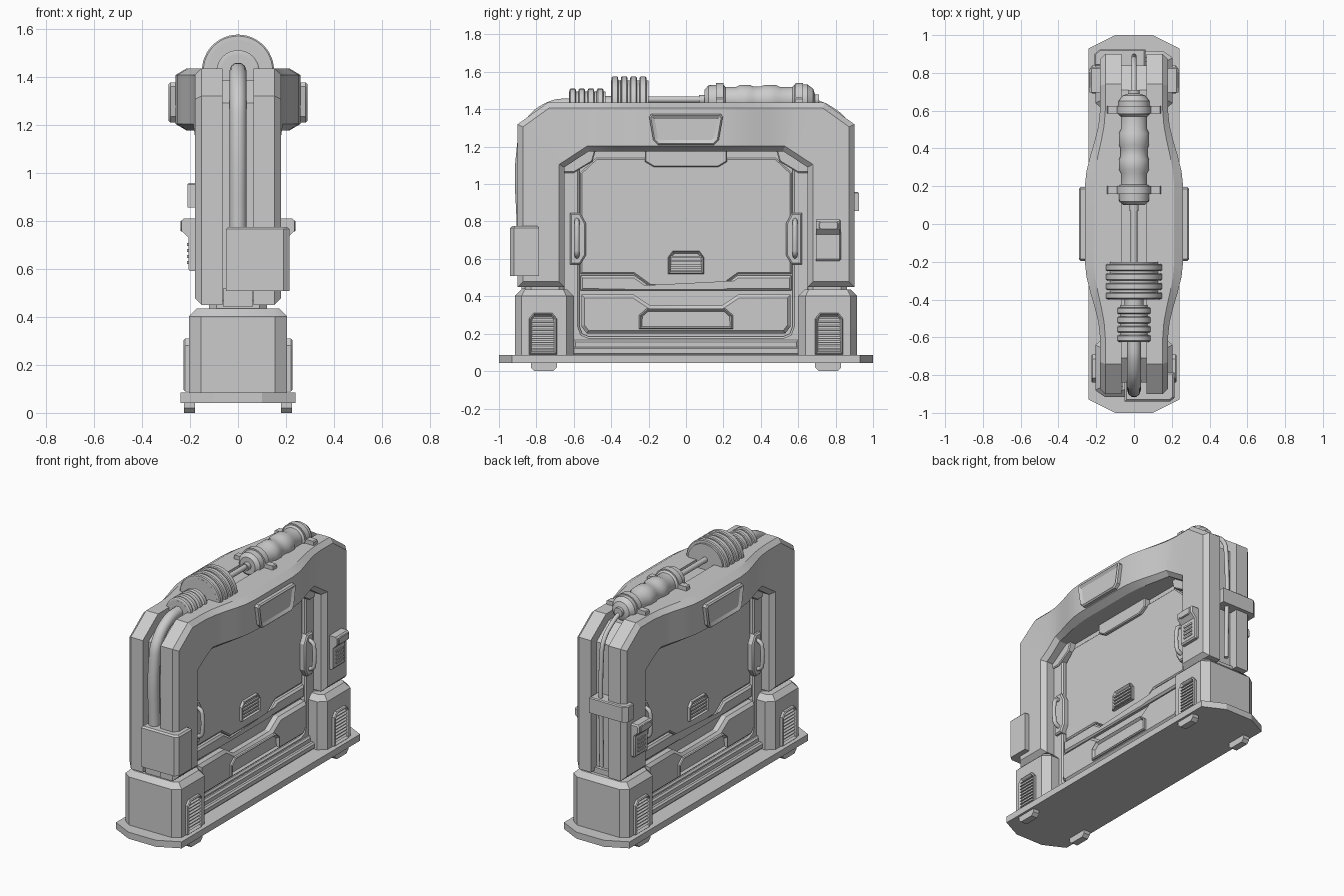
import bpy, bmesh, math
from mathutils import Vector

if "Cube" in bpy.data.objects:
    bpy.data.objects.remove(bpy.data.objects["Cube"])


def finish(name, bm, mirror="", angle=25):
    me = bpy.data.meshes.new(name)
    bm.to_mesh(me)
    bm.free()
    me.shade_smooth()
    me.set_sharp_from_angle(angle=math.radians(angle))
    ob = bpy.data.objects.new(name, me)
    bpy.context.collection.objects.link(ob)
    if mirror:
        m = ob.modifiers.new("mirror", "MIRROR")
        m.use_axis = ["x" in mirror, "y" in mirror, False]
    return ob


def prism(name, pts, axis, lo, hi, bevel=0, inset=0, depth=0, mirror="", warp=None):
    """Extrude a 2D profile along an axis; chamfer and recess its outer cap."""
    put = {"x": lambda p, h: (h, p[0], p[1]),
           "y": lambda p, h: (p[0], h, p[1]),
           "z": lambda p, h: (p[0], p[1], h)}[axis]
    k = "xyz".index(axis)
    bm = bmesh.new()
    n = len(pts)
    a = [bm.verts.new(put(p, lo)) for p in pts]
    b = [bm.verts.new(put(p, hi)) for p in pts]
    bm.faces.new(a)
    bm.faces.new(b)
    for i in range(n):
        j = (i + 1) % n
        bm.faces.new((a[i], a[j], b[j], b[i]))
    bmesh.ops.recalc_face_normals(bm, faces=bm.faces)

    def cap():
        return [f for f in bm.faces if all(abs(v.co[k] - hi) < 1e-5 for v in f.verts)][0]
    if bevel:
        bmesh.ops.bevel(bm, geom=list(cap().edges), offset=bevel, offset_type="OFFSET",
                        segments=1, profile=0.5, affect="EDGES", clamp_overlap=True)
    if inset:
        f = cap()
        bmesh.ops.inset_region(bm, faces=[f], thickness=inset)
        for v in f.verts:
            v.co[k] += depth
    if warp:
        warp(bm)
    return finish(name, bm, mirror)


def rect(u0, u1, v0, v1, c=0):
    if not c:
        return [(u0, v0), (u1, v0), (u1, v1), (u0, v1)]
    return [(u0 + c, v0), (u1 - c, v0), (u1, v0 + c), (u1, v1 - c),
            (u1 - c, v1), (u0 + c, v1), (u0, v1 - c), (u0, v0 + c)]


def sym(half):
    """Mirror a half profile across u = 0."""
    return half + [(-u, v) for u, v in reversed(half)]


def lathe(name, prof, z, seg=32):
    """Turn a (y, radius) profile about a lengthwise axis at height z."""
    bm = bmesh.new()
    rings = [[bm.verts.new((r * math.sin(2 * math.pi * i / seg), y,
                            z + r * math.cos(2 * math.pi * i / seg))) for i in range(seg)]
             for y, r in prof]
    for p, q in zip(rings, rings[1:]):
        for i in range(seg):
            j = (i + 1) % seg
            bm.faces.new((p[i], p[j], q[j], q[i]))
    bm.faces.new(rings[0])
    bm.faces.new(rings[-1])
    bmesh.ops.recalc_face_normals(bm, faces=bm.faces)
    return finish(name, bm, "", 30)


def tube(name, pts, r, mirror=""):
    cu = bpy.data.curves.new(name, "CURVE")
    cu.dimensions = "3D"
    cu.bevel_depth = r
    cu.bevel_resolution = 3
    cu.resolution_u = 6
    cu.use_fill_caps = True
    s = cu.splines.new("BEZIER")
    s.bezier_points.add(len(pts) - 1)
    for bp, p in zip(s.bezier_points, pts):
        bp.co = p
        bp.handle_left_type = bp.handle_right_type = "AUTO"
    ob = bpy.data.objects.new(name, cu)
    bpy.context.collection.objects.link(ob)
    if mirror:
        m = ob.modifiers.new("mirror", "MIRROR")
        m.use_axis = ["x" in mirror, "y" in mirror, False]


# Base plate and feet
prism("base_plate", [(.1, -1), (.24, -.93), (.24, .93), (.1, 1),
                     (-.1, 1), (-.24, .93), (-.24, -.93), (-.1, -1)], "z", .042, .085)
prism("foot", [(.69, .05), (.69, .02), (.71, 0), (.81, 0), (.83, .02), (.83, .05)],
      "x", .18, .225, mirror="xy")

# Pedestals with vents, and necks
prism("pedestal", [(-.155, .6), (.155, .6), (.205, .64), (.205, .88), (.155, .915),
                   (-.155, .915), (-.205, .88), (-.205, .64)], "z", .08, .435, .033, mirror="y")
prism("pedestal_vent", [(.69, .09), (.84, .09), (.84, .28), (.815, .31), (.715, .31), (.69, .28)],
      "x", .19, .226, .006, .012, -.016, "xy")
for i in range(9):
    z = .112 + i * .021
    prism(f"vent_slat_{i}", [(.2, z), (.221, z), (.205, z + .013), (.2, z + .013)],
          "y", .705, .825, mirror="xy")
prism("neck", rect(-.12, .12, .65, .86, .03), "z", .42, .47, mirror="y")


# Arch: two side shells bulging at mid-length, around a grooved core
def bulge(bm):
    for i in range(-6, 7):
        y = math.copysign(.2 + .4 * (abs(i) - 1) / 5, i) if i else 0
        bmesh.ops.bisect_plane(bm, geom=bm.verts[:] + bm.edges[:] + bm.faces[:],
                               plane_co=Vector((0, y, 0)), plane_no=Vector((0, 1, 0)))
    for v in bm.verts:
        if v.co.z > 1.14:
            t = min(max((.6 - abs(v.co.y)) / .4, 0), 1)
            w = .18 + .08 * t * t * (3 - 2 * t)
            v.co.x = .065 + (v.co.x - .065) * (w - .065) / .115


INNER = [(.52, 1.175), (.65, 1.09), (.65, .45)]
prism("arch_shell", sym(INNER + [(.9, .45), (.9, 1.32), (.74, 1.435)]), "x", .065, .18,
      .028, mirror="x", warp=bulge)
prism("arch_core", sym(INNER + [(.84, .45), (.84, 1.29), (.71, 1.385)]), "x", 0, .07, mirror="x")
prism("beam_panel", sym([(.15, 1.21), (.175, 1.235), (.197, 1.36), (.185, 1.375)]),
      "x", .24, .29, .008, .02, -.012, "x")

# Leg gadgets on both sides
prism("leg_gadget", [(.17, .59), (.2, .59), (.207, .6), (.207, .73), (.236, .76),
                     (.236, .8), (.225, .81), (.17, .81)], "y", .695, .83, .008, mirror="x")
for i in range(4):
    prism(f"gadget_slat_{i}", rect(.725, .8, .62 + i * .025, .632 + i * .025), "x",
          .2, .213, mirror="x")
prism("gadget_face", rect(.71, .815, .755, .802, .012), "x", .225, .24, .004, mirror="x")

# Door core, surround and sill
prism("door_core", rect(-.66, .66, .08, 1.19), "x", 0, .062, mirror="x")
prism("door_surround", sym([(.52, .185), (.555, .2), (.57, .24), (.57, 1.09), (.66, 1.09),
                            (.66, .085)][::-1]), "x", .04, .095, .01, mirror="x")
prism("door_sill", sym([(0.01, .085), (.62, .085), (.62, .13), (.01, .13)][1:3]),
      "x", .05, .14, .01, mirror="x")
prism("sill_step", rect(-.6, .6, .12, .165), "x", .05, .115, .01, mirror="x")

# Door panels
prism("upper_panel", sym([(.19, .455), (.28, .52), (.565, .52), (.565, 1.06), (.48, 1.14)]),
      "x", .05, .078, .008, mirror="x")
prism("panel_band", sym([(.565, .43), (.565, .51), (.275, .51), (.185, .447)]),
      "x", .05, .092, .012, mirror="x")
prism("lower_armour", sym([(.53, .2), (.56, .24), (.56, .41), (.28, .41), (.19, .35)]),
      "x", .05, .115, .018, mirror="x")
prism("lower_pocket", sym([(.25, .225), (.25, .3), (.21, .335)]),
      "x", .09, .132, .006, .014, -.02, "x")
prism("top_tab", sym([(.17, 1.09), (.22, 1.12), (.22, 1.19)]), "x", .05, .1, .006, mirror="x")
prism("corner_tab", [(.66, 1.06), (.6, 1.06), (.5, 1.12), (.48, 1.19), (.66, 1.19)],
      "x", .05, .105, .006, mirror="xy")
prism("door_vent", sym([(.095, .52), (.095, .61), (.07, .643)]), "x", .06, .1, .004, .012, -.014, "x")
for i in range(4):
    prism(f"door_vent_slat_{i}", rect(-.082, .082, .538 + i * .022, .549 + i * .022),
          "x", .07, .097, mirror="x")

# Door handles
prism("handle_plate", [(.62, .57), (.565, .57), (.535, .62), (.535, .79), (.565, .845), (.62, .845)],
      "x", .05, .115, .008, mirror="xy")
tube("handle_grip", [(.1, .583, .61), (.14, .583, .63), (.148, .583, .66), (.148, .583, .76),
                     (.14, .583, .79), (.1, .583, .81)], .013, "xy")

# End fittings: front box, rear strap
prism("front_box", [(-.05, -.94), (.19, -.94), (.215, -.92), (.215, -.785), (-.05, -.785)],
      "z", .508, .775, .01)
prism("front_box_stub", rect(-.06, .06, -.88, -.8), "z", .44, .52)
prism("rear_strap", [(.06, .925), (-.18, .925), (-.21, .9), (-.21, .84), (.06, .82)],
      "z", .855, .958, .006)

# Piston, rods and pipe running over the top
lathe("piston", [(.07, .025), (.1, .025), (.1, .055), (.12, .078), (.2, .082), (.21, .07),
                 (.27, .07), (.29, .08), (.34, .08), (.36, .072), (.4, .072), (.42, .08),
                 (.48, .08), (.5, .07), (.57, .07), (.58, .082), (.65, .082), (.68, .06),
                 (.69, .03), (.71, .03)], 1.45)
for i, y in enumerate((.18, .605)):
    lathe(f"piston_ring_{i}", [(y - .02, .09), (y + .02, .09)], 1.45)
    prism(f"piston_clamp_{i}", rect(-.143, .143, 1.42, 1.462, .006), "y", y - .02, y + .02)
tube("piston_rod", [(0, .1, 1.452), (0, -.25, 1.452)], .018)
tube("rear_rod", [(0, .69, 1.44), (0, .76, 1.41), (0, .86, 1.32), (0, .88, 1.22), (0, .88, .5)], .014)
tube("front_pipe", [(0, -.6, 1.425), (0, -.72, 1.41), (0, -.84, 1.31), (0, -.87, 1.2),
                    (0, -.87, .72)], .036)


def ribs(y0, y1, n, r, core):
    """Profile of n ribs separated by grooves."""
    step, out = (y1 - y0) / n, [(y0, core)]
    for i in range(n):
        s = y0 + i * step
        out += [(s + .001, core), (s + .002, r - .006), (s + .007, r),
                (s + step * .65, r), (s + step * .75, r - .006), (s + step * .76, core)]
    return out + [(y1, core)]


lathe("large_drum", ribs(-.4, -.2, 4, .15, .128), 1.425, 48)
lathe("small_drum", ribs(-.625, -.43, 4, .09, .074), 1.42)
lathe("drum_link", [(-.45, .05), (-.38, .05)], 1.42)
